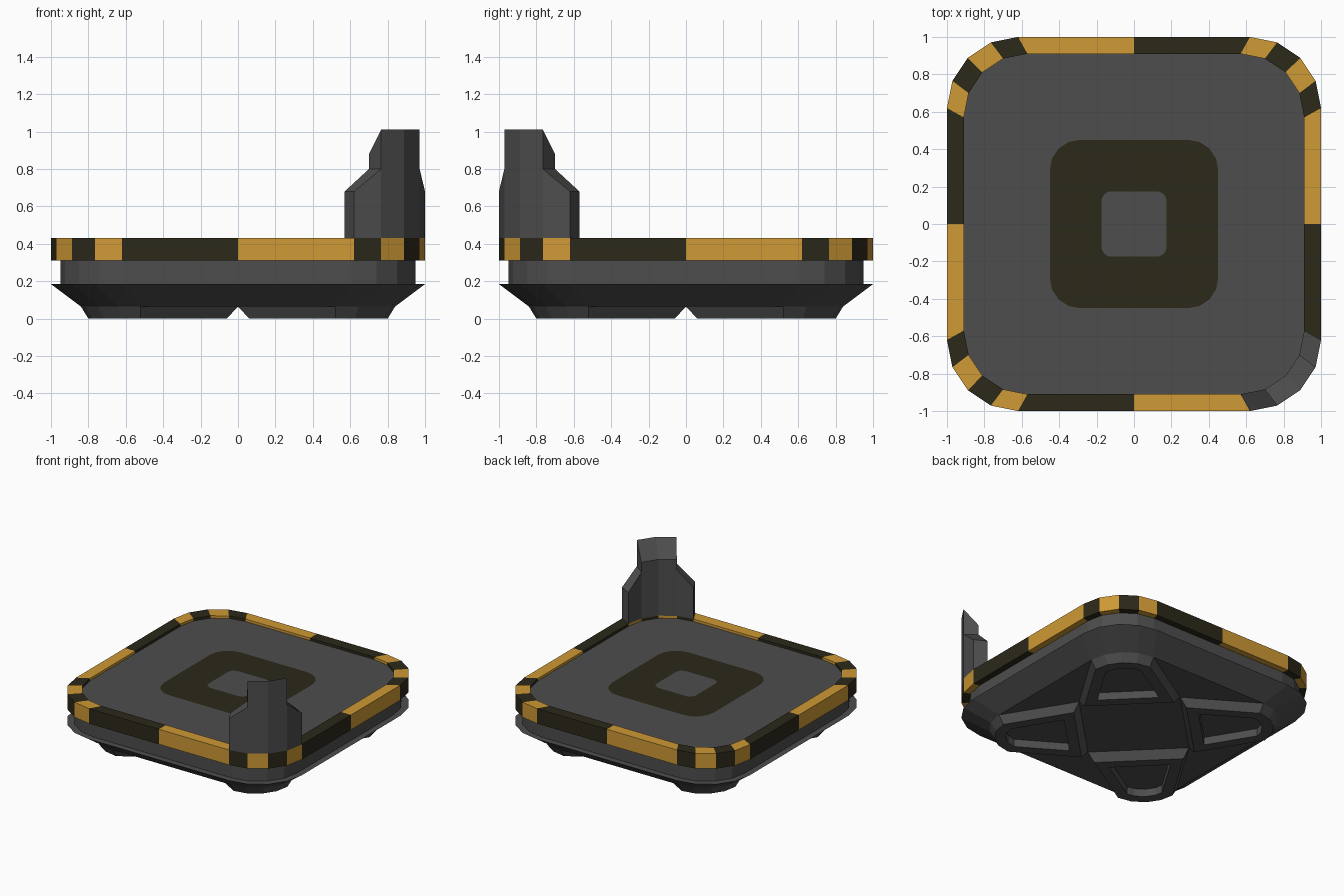
import bpy, bmesh, math

if "Cube" in bpy.data.objects:
    bpy.data.objects.remove(bpy.data.objects["Cube"])


def material(name, rgb):
    m = bpy.data.materials.new(name)
    m.diffuse_color = (*rgb, 1)
    m.use_nodes = True
    m.node_tree.nodes["Principled BSDF"].inputs["Base Color"].default_value = m.diffuse_color
    return m


GREY = material("dark_grey", (0.075, 0.075, 0.075))
BLACK = material("warm_black", (0.025, 0.021, 0.010))
YELLOW = material("hazard_yellow", (0.62, 0.32, 0.035))


def finish(name, bm, mats=(GREY,)):
    me = bpy.data.meshes.new(name)
    bm.normal_update()
    bm.to_mesh(me)
    bm.free()
    for m in mats:
        me.materials.append(m)
    ob = bpy.data.objects.new(name, me)
    bpy.context.collection.objects.link(ob)
    return ob


def arc(half, centre):
    """Four-segment quarter arc of a rounded square's +x +y corner."""
    r = half - centre
    return [(centre + r * math.cos(i * math.pi / 8),
             centre + r * math.sin(i * math.pi / 8)) for i in range(5)]


def rounded_square(half, centre):
    """24 points, counter-clockwise, with a point in the middle of each side."""
    pts = [(half, 0)] + arc(half, centre)
    out = []
    for _ in range(4):
        out += pts
        pts = [(-y, x) for x, y in pts]
    return out


def add_ring(bm, pts, z):
    return [bm.verts.new((x, y, z)) for x, y in pts]


def bridge(bm, a, b, stripes=False):
    n = len(a)
    for i in range(n):
        f = bm.faces.new((a[i], a[(i + 1) % n], b[(i + 1) % n], b[i]))
        f.material_index = i % 2 if stripes else 0


def loft(name, sections, mats=(GREY,), stripes=False, bottom=False, top=False):
    bm = bmesh.new()
    rings = [add_ring(bm, rounded_square(h, c), z) for h, c, z in sections]
    for a, b in zip(rings, rings[1:]):
        bridge(bm, a, b, stripes)
    if bottom:
        bm.faces.new(rings[0][::-1])
    if top:
        bm.faces.new(rings[-1])
    return finish(name, bm, mats)


# Main body: tapered underside, ledge and recessed band
loft("base_body", [(0.84, 0.52, 0.065), (1.0, 0.62, 0.185),
                   (0.95, 0.61, 0.185), (0.95, 0.61, 0.31)], bottom=True)

# Striped rim, alternating colour on every segment
loft("striped_rim", [(0.95, 0.61, 0.31), (1.0, 0.62, 0.31), (1.0, 0.62, 0.43),
                     (0.91, 0.57, 0.43), (0.91, 0.57, 0.41)],
     (YELLOW, BLACK), stripes=True)

# Deck plate and its painted square marking
loft("deck", [(0.91, 0.57, 0.41)], top=True)
loft("deck_marking", [(0.45, 0.29, 0.413), (0.175, 0.12, 0.413)], (BLACK,))

# Corner feet: bevelled pads with a hollow underneath
bm = bmesh.new()
upper = add_ring(bm, [(0, 0.52), (0.52, 0)] + arc(0.84, 0.52), 0.065)
lower = add_ring(bm, [(0.06, 0.52), (0.52, 0.06)] + arc(0.80, 0.52), 0)
bridge(bm, lower, upper)
sole = bm.faces.new(lower[::-1])
bm.normal_update()
bmesh.ops.inset_individual(bm, faces=[sole], thickness=0.08, use_even_offset=True)
bm.normal_update()
bmesh.ops.inset_individual(bm, faces=[sole], thickness=0.002, use_even_offset=True)
for v in sole.verts:
    v.co.z = 0.06
feet = finish("feet", bm)
mirror = feet.modifiers.new("four_corners", 'MIRROR')
mirror.use_axis = (True, True, False)


def wall(name, first, last, bottom, inner_top, outer_top):
    """Curved wall standing on the rim at the +x -y corner."""
    bm = bmesh.new()
    outer, inner = arc(1.0, 0.62), arc(0.91, 0.57)
    cols = []
    for k, i in enumerate(range(first, last + 1)):
        (ox, oy), (ix, iy) = outer[i], inner[i]
        cols.append([bm.verts.new(p) for p in (
            (ox, -oy, bottom), (ox, -oy, outer_top[k]),
            (ix, -iy, inner_top[k]), (ix, -iy, bottom))])
    for a, b in zip(cols, cols[1:]):
        for j in range(4):
            n = (j + 1) % 4
            bm.faces.new((a[j], a[n], b[n], b[j]))
    bm.faces.new(cols[0])
    bm.faces.new(cols[-1])
    bmesh.ops.recalc_face_normals(bm, faces=bm.faces)
    return finish(name, bm)


# Corner post: wide lower part with sloped shoulders, narrow chamfered top
shoulders = [0.68, 0.80, 0.80, 0.80, 0.68]
wall("post_lower", 0, 4, 0.43, shoulders, shoulders)
wall("post_upper", 1, 3, 0.80, [0.88] * 3, [1.01] * 3)
